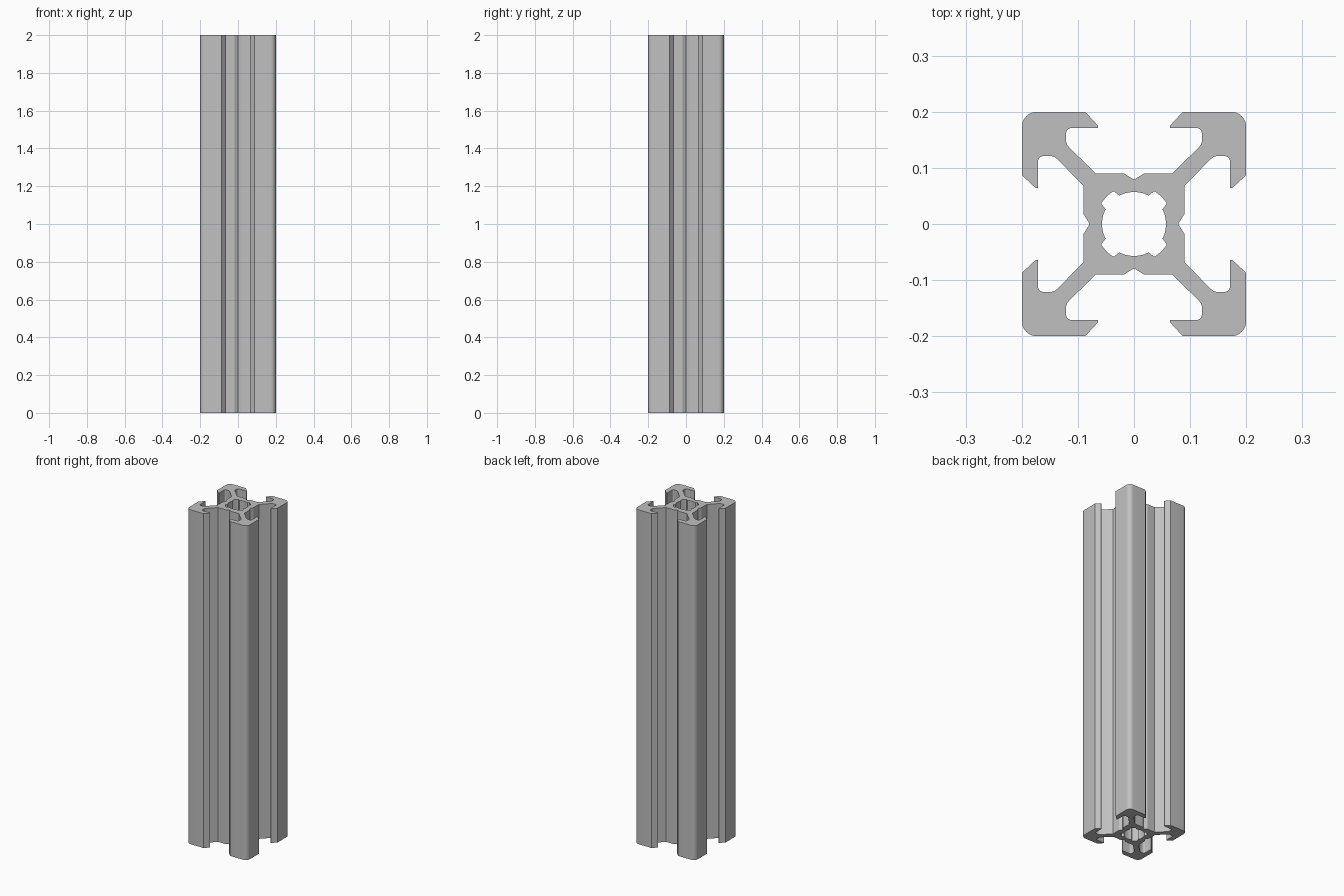
import bpy
import bmesh
from math import sin, cos, radians
from mathutils import Vector

cube = bpy.data.objects.get("Cube")
if cube:
    bpy.data.objects.remove(cube, do_unlink=True)

HEIGHT = 2.0


def arc(cx, cy, r, start, end, steps):
    """Points on a circle, angles in degrees."""
    return [(cx + r * cos(radians(start + (end - start) * i / steps)),
             cy + r * sin(radians(start + (end - start) * i / steps)))
            for i in range(steps + 1)]


def full_loop(octant):
    """Mirror an octant about the diagonal, then repeat it four times."""
    quarter = octant + [(y, x) for x, y in reversed(octant)]
    loop = []
    for turn in range(4):
        for x, y in quarter:
            for _ in range(turn):
                x, y = -y, x
            if not loop or (loop[-1] - Vector((x, y, 0))).length > 1e-4:
                loop.append(Vector((x, y, 0)))
    if (loop[0] - loop[-1]).length < 1e-4:
        loop.pop()
    return loop


# Outer outline: slot floor, diagonal web, lip and rounded corner
outer = [(0.079, 0), (0.09, 0.018), (0.09, 0.068)]
outer += [(0.136, 0.115), (0.141, 0.119), (0.147, 0.121)]
outer += arc(0.162, 0.112, 0.009, 90, 0, 4)
outer += [(0.171, 0.064), (0.175, 0.064), (0.2, 0.087)]
outer += arc(0.173, 0.173, 0.027, 0, 45, 4)

# Centre bore with four corner lobes
bore = arc(0, 0, 0.057, 0, 27, 5) + arc(0, 0, 0.069, 32, 45, 3)

bm = bmesh.new()
edges = []
for loop in (full_loop(outer), full_loop(bore)):
    verts = [bm.verts.new(p) for p in loop]
    edges += [bm.edges.new((a, b)) for a, b in zip(verts, verts[1:] + verts[:1])]
bmesh.ops.triangle_fill(bm, use_beauty=True, edges=edges)

# Pull the section up into a solid bar
result = bmesh.ops.extrude_face_region(bm, geom=bm.faces[:], use_keep_orig=True)
top = [g for g in result["geom"] if isinstance(g, bmesh.types.BMVert)]
bmesh.ops.translate(bm, verts=top, vec=(0, 0, HEIGHT))
bmesh.ops.recalc_face_normals(bm, faces=bm.faces[:])

mesh = bpy.data.meshes.new("slotted_bar")
bm.to_mesh(mesh)
bm.free()
bar = bpy.data.objects.new("slotted_bar", mesh)
bpy.context.collection.objects.link(bar)

# Aluminium grey
grey = bpy.data.materials.new("aluminium_grey")
grey.use_nodes = True
colour = (0.53, 0.53, 0.53, 1)
grey.diffuse_color = colour
grey.node_tree.nodes["Principled BSDF"].inputs["Base Color"].default_value = colour
mesh.materials.append(grey)

bpy.ops.object.select_all(action="DESELECT")
bar.select_set(True)
bpy.context.view_layer.objects.active = bar
bpy.ops.object.shade_smooth_by_angle(angle=radians(30))
